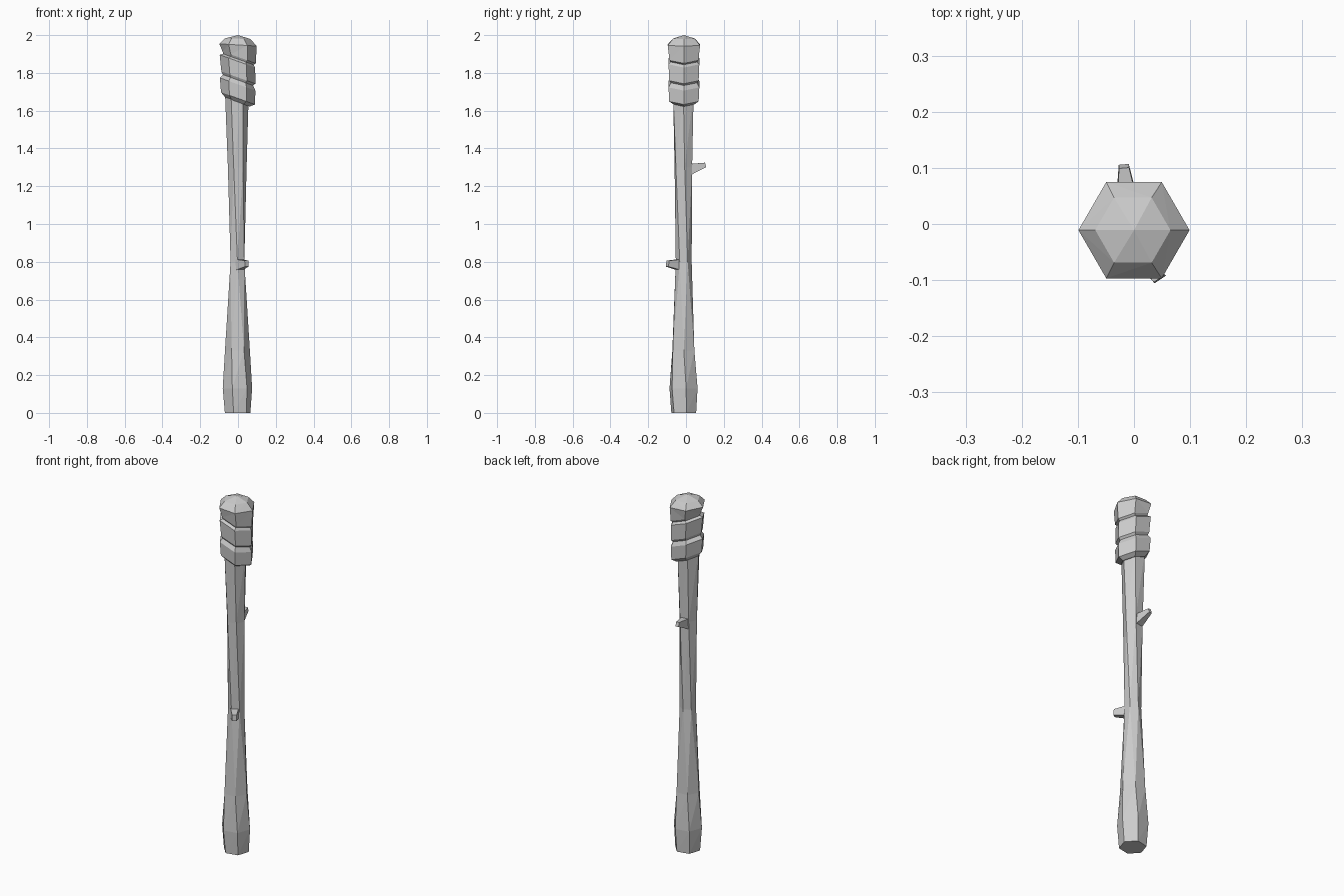
import bpy, bmesh, math
from mathutils import Vector

if "Cube" in bpy.data.objects:
    bpy.data.objects.remove(bpy.data.objects["Cube"])


def loft(name, rings, apex=None):
    """Skin a stack of vertex rings, cap the ends, keep flat faces."""
    bm = bmesh.new()
    loops = [[bm.verts.new(p) for p in ring] for ring in rings]
    n = len(loops[0])
    for a, b in zip(loops, loops[1:]):
        for i in range(n):
            j = (i + 1) % n
            bm.faces.new((a[i], a[j], b[j], b[i]))
    bm.faces.new(loops[0][::-1])
    if apex:
        tip = bm.verts.new(apex)
        for i in range(n):
            bm.faces.new((loops[-1][i], loops[-1][(i + 1) % n], tip))
    else:
        bm.faces.new(loops[-1])
    quads = [f for f in bm.faces if len(f.verts) == 4]
    bmesh.ops.triangulate(bm, faces=quads, quad_method='SHORT_EDGE')
    bmesh.ops.recalc_face_normals(bm, faces=bm.faces)
    me = bpy.data.meshes.new(name)
    bm.to_mesh(me)
    bm.free()
    ob = bpy.data.objects.new(name, me)
    bpy.context.collection.objects.link(ob)
    return ob


def hex_ring(z, r, cx=0.0, cy=-0.012, turn=0.0, slope=0.0):
    """Six-sided ring; slope makes it drop towards +x."""
    pts = []
    for k in range(6):
        a = math.radians(turn + 60 * k)
        x = r * math.cos(a)
        pts.append((cx + x, cy + r * math.sin(a), z - slope * x))
    return pts


def twig(name, base, tip, r0, r1):
    """Short tapered four-sided stub between two points."""
    base, tip = Vector(base), Vector(tip)
    d = (tip - base).normalized()
    side = d.cross(Vector((0, 0, 1))).normalized()
    up = side.cross(d)
    ring = lambda c, r: [c + side * r * u + up * r * v
                         for u, v in ((-.75, -1), (.75, -1), (.75, 1), (-.75, 1))]
    return loft(name, [ring(base, r0), ring(tip, r1)])


# wooden shaft: z, radius, centre x, centre y, twist
shaft = [(0.0, 0.069, -0.002, -0.012, 12),
         (0.13, 0.079, -0.003, -0.013, 10),
         (0.33, 0.066, -0.003, -0.014, 2),
         (0.80, 0.042, -0.003, -0.012, 30),
         (1.30, 0.050, -0.004, -0.014, 8),
         (1.70, 0.063, -0.006, -0.014, 0)]
loft("shaft", [hex_ring(z, r, x, y, t) for z, r, x, y, t in shaft])

# slanted cloth wraps and faceted cap: z, radius, centre x, slope
wrap = [(1.645, 0.064, -0.002, 0.36), (1.665, 0.090, 0.0, 0.36),
        (1.740, 0.094, -0.002, 0.36), (1.762, 0.080, 0.0, 0.36),
        (1.775, 0.090, 0.002, 0.36), (1.862, 0.094, -0.003, 0.36),
        (1.872, 0.080, 0.002, 0.36), (1.882, 0.088, 0.006, 0.36),
        (1.948, 0.099, 0.0, 0.06), (1.981, 0.067, -0.002, 0.02)]
loft("head_wrap", [hex_ring(z, r, x, -0.011, 0, s) for z, r, x, s in wrap],
     apex=(0, -0.011, 2.0))

# broken twig stubs
twig("front_twig", (0.0, -0.030, 0.784), (0.046, -0.098, 0.790), 0.030, 0.016)
twig("back_twig", (-0.010, 0.015, 1.288), (-0.018, 0.103, 1.313), 0.030, 0.012)
